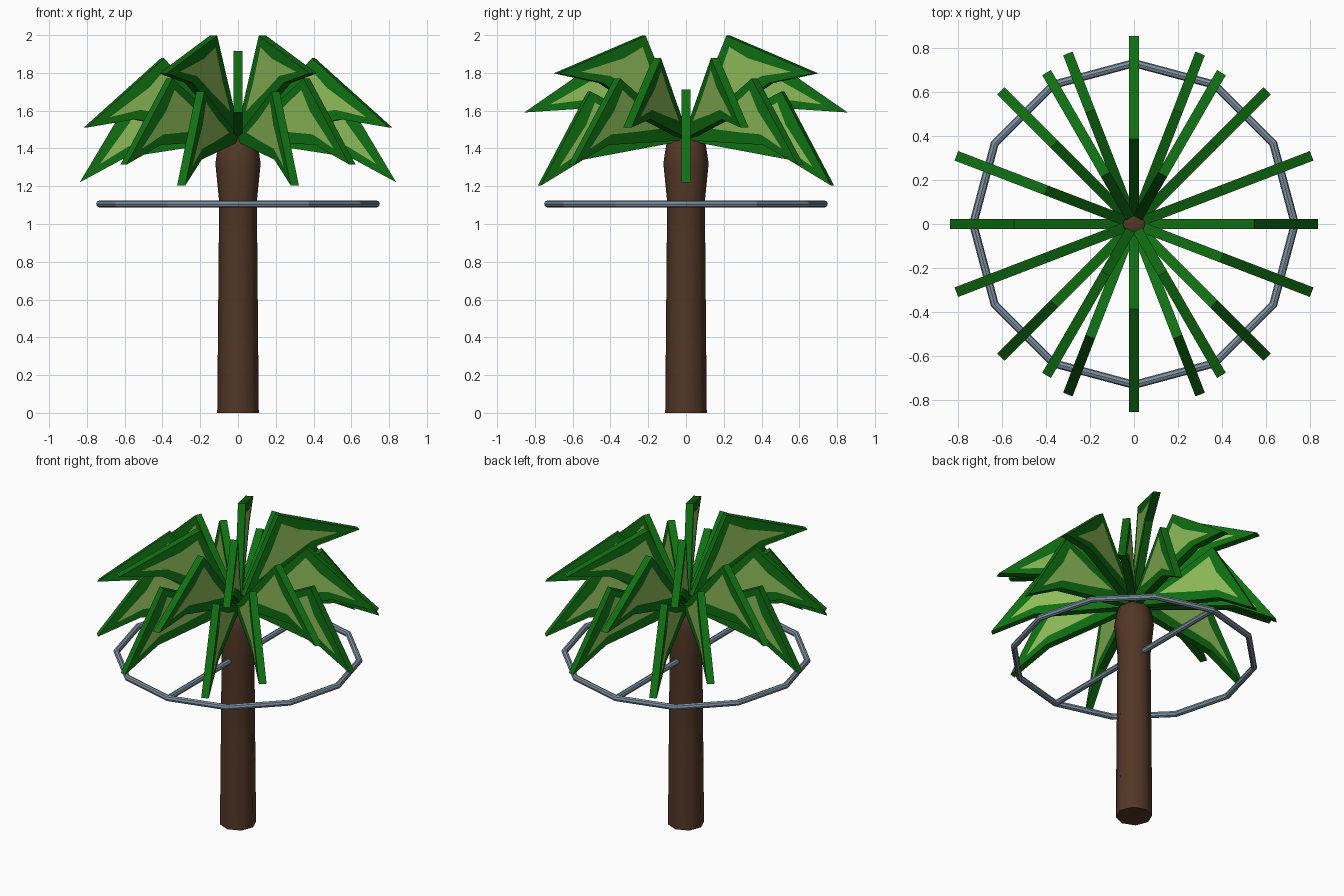
import bpy, bmesh, math
from mathutils import Matrix, Vector

if "Cube" in bpy.data.objects:
    bpy.data.objects.remove(bpy.data.objects["Cube"])


def material(name, rgb):
    m = bpy.data.materials.new(name)
    m.diffuse_color = (*rgb, 1)
    m.use_nodes = True
    m.node_tree.nodes["Principled BSDF"].inputs["Base Color"].default_value = m.diffuse_color
    return m


BARK = material("bark brown", (0.085, 0.038, 0.019))
GREEN = material("dark leaf green", (0.005, 0.16, 0.006))
LIGHT = material("light leaf green", (0.27, 0.50, 0.10))
STEEL = material("steel grey", (0.21, 0.29, 0.37))


def add_object(name, bm, mats):
    me = bpy.data.meshes.new(name)
    bmesh.ops.recalc_face_normals(bm, faces=bm.faces)
    bm.to_mesh(me)
    bm.free()
    for m in mats:
        me.materials.append(m)
    ob = bpy.data.objects.new(name, me)
    bpy.context.collection.objects.link(ob)
    return ob


# Trunk: eight-sided lathe with a swollen crown
def trunk():
    profile = [(0.11, 0), (0.105, 0.55), (0.10, 1.12), (0.12, 1.32),
               (0.105, 1.42), (0.06, 1.465)]
    n = 8
    bm = bmesh.new()
    rings = [[bm.verts.new((r * math.cos(math.tau * i / n), r * math.sin(math.tau * i / n), z))
              for i in range(n)] for r, z in profile]
    for a, b in zip(rings, rings[1:]):
        for i in range(n):
            j = (i + 1) % n
            bm.faces.new((a[i], a[j], b[j], b[i])).smooth = True
    bm.faces.new(rings[0])
    bm.faces.new(rings[-1])
    ob = add_object("trunk", bm, [BARK])
    bpy.context.view_layer.objects.active = ob
    ob.select_set(True)
    bpy.ops.object.shade_smooth_by_angle(angle=math.radians(50))
    ob.select_set(False)


trunk()

# Twelve-sided metal ring and the rod through the trunk
RING_Z = 1.106
bpy.ops.mesh.primitive_torus_add(major_segments=12, minor_segments=8, major_radius=0.732,
                                 minor_radius=0.019, location=(0, 0, RING_Z))
ring = bpy.context.object
ring.name = "support_ring"
bpy.ops.mesh.primitive_cylinder_add(vertices=8, radius=0.018, depth=1.45,
                                    location=(0, 0, RING_Z), rotation=(math.pi / 2, 0, 0))
rod = bpy.context.object
rod.name = "support_rod"
for ob in (ring, rod):
    ob.data.materials.append(STEEL)

# Leaf outline and its light inner patch, tip lying along +x
OUTLINE = [(0.05, 0.0), (0.597, 0.063), (0.868, 0.0), (0.457, 0.397), (0.05, 0.035)]
PATCH = [(0.17, 0.085), (0.40, 0.10), (0.57, 0.115), (0.74, 0.065),
         (0.53, 0.235), (0.45, 0.335), (0.31, 0.2)]
THICK = 0.046
CROWN_Z = 1.45


def leaf(name, azimuth, pitch):
    bm = bmesh.new()
    edges = []
    loops = []
    for pts in (OUTLINE, PATCH):
        vs = [bm.verts.new((x, -THICK / 2, y)) for x, y in pts]
        loops.append(vs)
        edges += [bm.edges.new((vs[i], vs[(i + 1) % len(vs)])) for i in range(len(vs))]
    bmesh.ops.triangle_fill(bm, edges=edges, use_beauty=True, normal=Vector((0, -1, 0)))
    bm.faces.new(loops[1]).material_index = 1
    # mirror the coloured side and bridge the rims
    geo = bmesh.ops.duplicate(bm, geom=bm.verts[:] + bm.edges[:] + bm.faces[:])
    back = geo["vert_map"]
    for v in [e for e in geo["geom"] if isinstance(e, bmesh.types.BMVert)]:
        v.co.y = THICK / 2
    o = loops[0]
    for i in range(len(o)):
        a, b = o[i], o[(i + 1) % len(o)]
        bm.faces.new((a, b, back[b], back[a]))
    bm.transform(Matrix.Translation((0, 0, CROWN_Z))
                 @ Matrix.Rotation(math.radians(azimuth), 4, 'Z')
                 @ Matrix.Rotation(-math.radians(pitch), 4, 'Y'))
    add_object(name, bm, [GREEN, LIGHT])


# Leaves: (azimuth, pitch) in one quadrant, mirrored to the others
count = 0
for az, pitch in [(0, -15.3), (21, 4), (45, -9), (60, 23.6), (68.8, -16.5), (90, 9.3)]:
    for a in sorted({az % 360, (180 - az) % 360, (180 + az) % 360, -az % 360}):
        count += 1
        leaf(f"leaf_{count:02d}", a, pitch)
